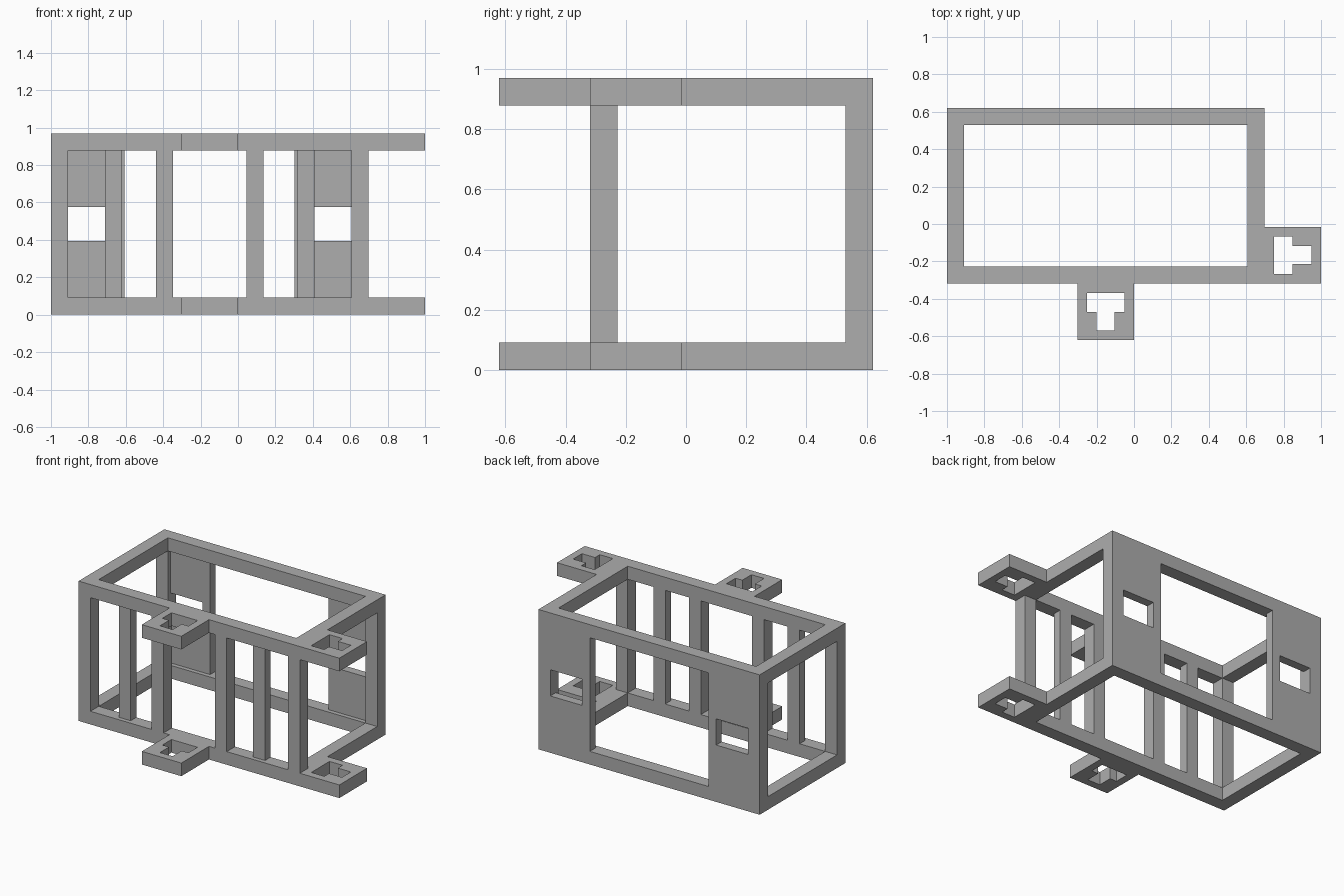
import bpy
from mathutils import Matrix, Vector

cube = bpy.data.objects.get("Cube")
if cube:
    bpy.data.objects.remove(cube, do_unlink=True)

# Work in frame units, 33 along the full width, measured from the front left foot
U = 2 / 33
ORIGIN = Vector((16.5, 10.25, 0))
W, H, BAR = 28, 16, 1.5
FRONT, BACK = 5, 20.5
TAB = 5

grey = bpy.data.materials.new("plain grey")
grey.use_nodes = True
colour = (0.42, 0.42, 0.42, 1)
grey.diffuse_color = colour
grey.node_tree.nodes["Principled BSDF"].inputs["Base Color"].default_value = colour


def plate(name, loops, start, end, upright=False):
    """Extrude flat outlines (later loops are holes) along z, or along y if upright."""
    curve = bpy.data.curves.new(name, "CURVE")
    curve.dimensions = "2D"
    curve.fill_mode = "BOTH"
    curve.extrude = (end - start) / 2
    for loop in loops:
        spline = curve.splines.new("POLY")
        spline.points.add(len(loop) - 1)
        for point, (a, b) in zip(spline.points, loop):
            point.co = (a, b, 0, 1)
        spline.use_cyclic_u = True
    source = bpy.data.objects.new(name + " outline", curve)
    bpy.context.collection.objects.link(source)
    bpy.context.view_layer.update()
    mesh = bpy.data.meshes.new_from_object(
        source.evaluated_get(bpy.context.evaluated_depsgraph_get()))
    bpy.data.objects.remove(source, do_unlink=True)

    mid = (start + end) / 2
    if upright:
        place = Matrix.Translation((0, mid, 0)) @ Matrix.Rotation(1.5707963, 4, "X")
    else:
        place = Matrix.Translation((0, 0, mid))
    mesh.transform(Matrix.Scale(U, 4) @ Matrix.Translation(-ORIGIN) @ place)
    mesh.materials.clear()
    mesh.materials.append(grey)
    for face in mesh.polygons:
        face.use_smooth = False
        face.material_index = 0
    mesh.name = name
    obj = bpy.data.objects.new(name, mesh)
    bpy.context.collection.objects.link(obj)
    return obj


def rect(x0, y0, x1, y1):
    return [(x0, y0), (x1, y0), (x1, y1), (x0, y1)]


# T-shaped socket, measured from the tab centre with its stem pointing outward
near, far, stem = 1.65, 1.65, 0.8
socket = [(-near, 0), (-stem, 0), (-stem, -far), (stem, -far),
          (stem, 0), (near, 0), (near, far), (-near, far)]
tab_x = (W - TAB) / 2
front_socket = [(tab_x + TAB / 2 + a, TAB / 2 + b) for a, b in socket]
side_socket = [(W + TAB / 2 - b, FRONT + TAB / 2 + a) for a, b in socket]

# Top and bottom rings with their two connector tabs
outline = [(0, FRONT), (tab_x, FRONT), (tab_x, 0), (tab_x + TAB, 0), (tab_x + TAB, FRONT),
           (W + TAB, FRONT), (W + TAB, FRONT + TAB), (W, FRONT + TAB), (W, BACK), (0, BACK)]
opening = rect(BAR, FRONT + BAR, W - BAR, BACK - BAR)
for name, z in (("bottom_ring", 0), ("top_ring", H - BAR)):
    plate(name, [outline, opening, front_socket, side_socket], z, z + BAR)

# Each side is mirrored about the middle of the frame width
for side, flip in (("right", False), ("left", True)):
    def mx(x):
        return W - x if flip else x

    def post(name, x, y0, y1):
        plate(f"{side}_{name}", [rect(mx(x), y0, mx(x + BAR), y1)], BAR, H - BAR)

    post("front_corner_post", 0, FRONT, FRONT + BAR)
    post("back_corner_post", 0, BACK - BAR, BACK)
    post("front_middle_post", 9.25, FRONT, FRONT + BAR)
    post("recessed_slat", 4.75, FRONT + 0.5, FRONT + BAR)

    # Thin back panel with a window notched against the corner post
    panel = [(BAR, BAR), (6.5, BAR), (6.5, H - BAR), (BAR, H - BAR),
             (BAR, 9.5), (5.5, 9.5), (5.5, 6.5), (BAR, 6.5)]
    plate(side + "_back_panel", [[(mx(x), z) for x, z in panel]],
          BACK - 1, BACK, upright=True)
